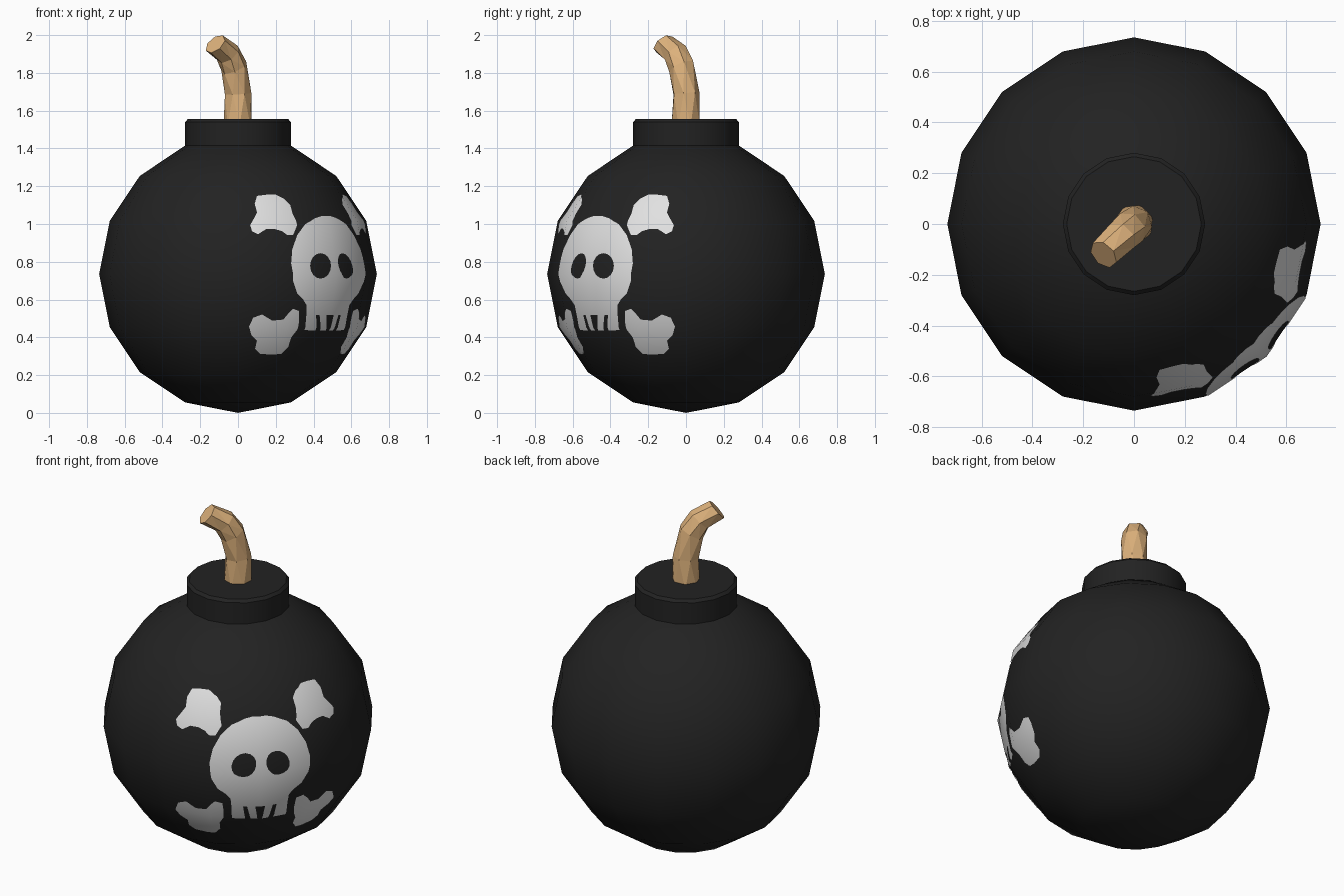
import bpy, bmesh, math
from mathutils import Vector

if "Cube" in bpy.data.objects:
    bpy.data.objects.remove(bpy.data.objects["Cube"])

R, STEP = 0.735, math.radians(22.5)
CENTRE = Vector((0, 0, R))


def material(name, rgb):
    m = bpy.data.materials.new(name)
    m.diffuse_color = (*rgb, 1)
    m.use_nodes = True
    m.node_tree.nodes["Principled BSDF"].inputs["Base Color"].default_value = m.diffuse_color
    return m


BLACK = material("black iron", (0.016, 0.016, 0.016))
WHITE = material("bone white", (0.75, 0.75, 0.75))
TAN = material("tan rope", (0.72, 0.44, 0.20))


def add_object(name, bm, mat):
    me = bpy.data.meshes.new(name)
    bm.to_mesh(me)
    bm.free()
    me.materials.append(mat)
    ob = bpy.data.objects.new(name, me)
    bpy.context.collection.objects.link(ob)
    return ob


def skin(bm, rings):
    """Join rings of points into a capped tube."""
    vs = [[bm.verts.new(p) for p in ring] for ring in rings]
    n = len(vs[0])
    for a, b in zip(vs, vs[1:]):
        for i in range(n):
            j = (i + 1) % n
            bm.faces.new((a[i], a[j], b[j], b[i]))
    bm.faces.new(vs[0][::-1])
    bm.faces.new(vs[-1])
    bmesh.ops.recalc_face_normals(bm, faces=bm.faces)


# Round body
bpy.ops.mesh.primitive_uv_sphere_add(segments=16, ring_count=8, radius=R, location=CENTRE)
body = bpy.context.object
body.name = "round_body"
body.data.materials.append(BLACK)
bpy.ops.object.shade_smooth()

# Neck with a small bevel on its top rim
bm = bmesh.new()
skin(bm, [[(r * math.cos(i * STEP), r * math.sin(i * STEP), z) for i in range(16)]
          for r, z in ((0.28, 1.39), (0.28, 1.54), (0.265, 1.556))])
neck = add_object("neck", bm, BLACK)
bpy.context.view_layer.objects.active = neck
body.select_set(False)
neck.select_set(True)
bpy.ops.object.shade_smooth_by_angle(angle=math.radians(30))

# Fuse: twisted flat-sided rope bending towards front left
bm = bmesh.new()
out, side = Vector((-1, -1, 0)).normalized(), Vector((1, -1, 0)).normalized()
rings = []
# distance along bend, height, radius, tilt, twist
for d, z, r, tilt, twist in ((0, 1.52, 0.077, 0, 0), (0.0, 1.69, 0.072, 5, 22),
                             (0.03, 1.83, 0.072, 30, 45), (0.075, 1.90, 0.068, 45, 52),
                             (0.17, 1.953, 0.062, 50, 60)):
    t = math.radians(tilt)
    across = out * math.cos(t) - Vector((0, 0, math.sin(t)))
    c = out * d + Vector((0, 0, z))
    ring = []
    for i in range(7):
        a = math.tau * i / 7 + math.radians(twist)
        ring.append(c + r * (across * math.cos(a) + side * math.sin(a)))
    rings.append(ring)
skin(bm, rings)
bmesh.ops.triangulate(bm, faces=[f for f in bm.faces if len(f.verts) == 4])
add_object("fuse", bm, TAN)


# Painted emblem: outlines traced in front view, laid on the body's facets
def ring_radius(z):
    lat = math.asin(max(-1, min(1, (z - R) / R)))
    k = math.floor(lat / STEP)
    z0, z1 = R + R * math.sin(k * STEP), R + R * math.sin((k + 1) * STEP)
    t = (z - z0) / (z1 - z0)
    return R * ((1 - t) * math.cos(k * STEP) + t * math.cos((k + 1) * STEP))


def to_column(x, z):
    """Front-view x to facet column: 0 is the front, 2 the emblem's centre."""
    s, s1, s2 = x / ring_radius(z), math.sin(STEP), math.sin(2 * STEP)
    return (s / s1 if s < s1 else min(2, 1 + (s - s1) / (s2 - s1)), z)


def to_surface(u, z):
    k = min(3, math.floor(u))
    a, b = [Vector((math.sin(j * STEP), -math.cos(j * STEP), 0)) for j in (k, k + 1)]
    p = a.lerp(b, u - k) * ring_radius(z) + Vector((0, 0, z))
    return CENTRE + (p - CENTRE) * 1.005


def mirror(loop):
    return [(4 - u, z) for u, z in reversed(loop)]


def decal(name, loops):
    bm = bmesh.new()
    for loop in loops:
        vs = [bm.verts.new((u, z, 0)) for u, z in loop]
        for i, v in enumerate(vs):
            bm.edges.new((v, vs[i - 1]))
    bmesh.ops.triangle_fill(bm, use_beauty=True, edges=bm.edges[:], normal=(0, 0, 1))
    # cut along the body's facet edges
    cuts = [((u, 0, 0), (1, 0, 0)) for u in (1, 2, 3)]
    cuts += [((0, R + R * math.sin(k * STEP), 0), (0, 1, 0)) for k in (-1, 0, 1)]
    for co, no in cuts:
        bmesh.ops.bisect_plane(bm, geom=bm.verts[:] + bm.edges[:] + bm.faces[:],
                               plane_co=co, plane_no=no, dist=1e-5)
    bm.normal_update()
    for f in bm.faces:
        if f.normal.z < 0:
            f.normal_flip()
    for v in bm.verts:
        v.co = to_surface(v.co.x, v.co.y)
    ob = add_object(name, bm, WHITE)
    ob.data.shade_smooth()
    ob.data.normals_split_custom_set_from_vertices(
        [(v.co - CENTRE).normalized() for v in ob.data.vertices])


half = [to_column(x, z) for x, z in (
    (0.6, 1.04), (0.44, 1.04), (0.407, 1.03), (0.354, 0.998), (0.312, 0.94), (0.286, 0.866),
    (0.28, 0.792), (0.291, 0.697), (0.312, 0.633), (0.344, 0.60), (0.362, 0.57),
    (0.36, 0.52), (0.35, 0.44), (0.408, 0.437), (0.412, 0.52), (0.43, 0.52),
    (0.432, 0.437), (0.462, 0.437), (0.467, 0.52), (0.6, 0.52))]
eye = [to_column(0.435 + 0.055 * math.cos(i * math.tau / 16),
                 0.778 + 0.067 * math.sin(i * math.tau / 16)) for i in range(16)]
decal("skull_plate", [half + mirror(half)[1:-1], eye, mirror(eye)])

upper = [to_column(x, z) for x, z in (
    (0.10, 1.147), (0.15, 1.153), (0.195, 1.155), (0.245, 1.13), (0.275, 1.10),
    (0.287, 1.055), (0.312, 0.993), (0.29, 0.94), (0.26, 0.94), (0.233, 0.96),
    (0.195, 0.972), (0.148, 0.972), (0.106, 0.945), (0.074, 0.96), (0.064, 0.993),
    (0.085, 1.03), (0.10, 1.06), (0.088, 1.105))]
lower = [to_column(x, z) for x, z in (
    (0.322, 0.54), (0.29, 0.552), (0.265, 0.527), (0.238, 0.495), (0.18, 0.49),
    (0.127, 0.522), (0.08, 0.505), (0.058, 0.458), (0.07, 0.415), (0.10, 0.385),
    (0.09, 0.342), (0.116, 0.315), (0.18, 0.31), (0.228, 0.315), (0.265, 0.352),
    (0.28, 0.40), (0.312, 0.442), (0.322, 0.485))]
for label, loop in (("upper", upper), ("lower", lower)):
    decal(label + "_bone_left", [loop])
    decal(label + "_bone_right", [mirror(loop)])
